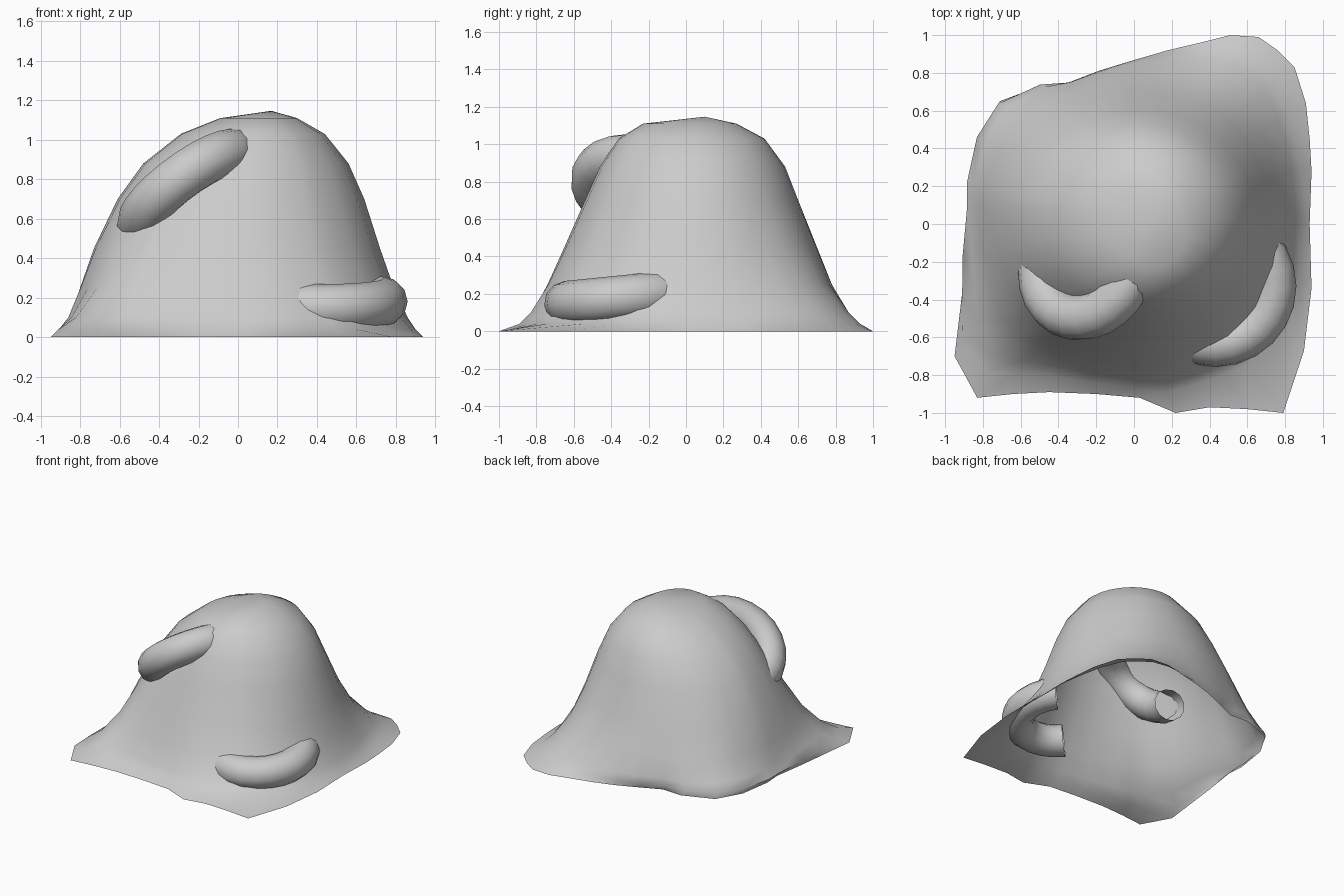
import bpy, bmesh, math
from mathutils import Vector

if "Cube" in bpy.data.objects:
    bpy.data.objects.remove(bpy.data.objects["Cube"], do_unlink=True)

grey = bpy.data.materials.new("light_grey")
grey.use_nodes = True
grey.diffuse_color = (0.6, 0.6, 0.6, 1)
grey.node_tree.nodes["Principled BSDF"].inputs["Base Color"].default_value = (0.6, 0.6, 0.6, 1)


def finish(name, bm, angle):
    bmesh.ops.recalc_face_normals(bm, faces=bm.faces)
    mesh = bpy.data.meshes.new(name)
    bm.to_mesh(mesh)
    bm.free()
    mesh.materials.append(grey)
    obj = bpy.data.objects.new(name, mesh)
    bpy.context.collection.objects.link(obj)
    bpy.ops.object.select_all(action="DESELECT")
    obj.select_set(True)
    bpy.context.view_layer.objects.active = obj
    bpy.ops.object.shade_smooth_by_angle(angle=math.radians(angle))


def bridge(bm, a, b):
    n = len(a)
    for i in range(n):
        j = (i + 1) % n
        bm.faces.new((a[i], a[j], b[j], b[i]))


# Hill: the uneven ground outline blends into round rings towards the summit
outline = [(.93, 0), (.94, .28), (.93, .45), (.91, .64), (.85, .83), (.76, .92),
           (.66, .99), (.51, 1), (.35, .96), (.18, .92), (.02, .87), (-.15, .8),
           (-.31, .73), (-.47, .74), (-.71, .65), (-.82, .46), (-.86, .2), (-.85, .07),
           (-.89, -.2), (-.92, -.45), (-.95, -.7), (-.83, -.92), (-.64, -.9), (-.45, -.89),
           (-.2, -.9), (.03, -.92), (.22, -1), (.4, -.97), (.6, -.98), (.79, -1),
           (.9, -.67), (.94, -.34)]
# height, x range, y range, share of the ground outline
rings = [(0, -.95, .94, -1, 1, 1), (.04, -.91, .9, -.89, .93, .75),
         (.1, -.86, .86, -.83, .87, .55),
         (.25, -.8, .79, -.74, .78, .3), (.45, -.73, .72, -.65, .7, .14),
         (.7, -.61, .64, -.54, .6, .04), (.88, -.48, .56, -.46, .53, 0),
         (1.03, -.29, .44, -.36, .42, 0), (1.11, -.09, .3, -.23, .27, 0)]
steep_side = Vector((.71, -.71))


def fit(values, low, high):
    a, b = min(values), max(values)
    return [low + (v - a) / (b - a) * (high - low) for v in values]


bm = bmesh.new()
previous = None
for z, x0, x1, y0, y1, share in rings:
    pts = []
    for p in outline:
        p = Vector(p)
        d = p.normalized()
        # the front left corner spreads out flat, so its slope stays round
        keep = 1 - .75 * max(0, d.dot(steep_side)) ** 2 if z else 1
        pts.append(d.lerp(p, share * keep))
    xs = fit([p.x for p in pts], x0, x1)
    ys = fit([p.y for p in pts], y0, y1)
    ring = [bm.verts.new((x, y, z)) for x, y in zip(xs, ys)]
    if previous:
        bridge(bm, previous, ring)
    previous = ring
summit = bm.verts.new((.17, .1, 1.147))
for i, v in enumerate(previous):
    bm.faces.new((v, previous[(i + 1) % len(previous)], summit))
finish("hill", bm, 60)


# Crescents: half rings of round section, pushed into the slope
def crescent(name, centre, along, outward, major=.31, minor=.12, steps=12, sides=12):
    centre, u = Vector(centre), Vector(along).normalized()
    v = Vector(outward)
    v = (v - u * v.dot(u)).normalized()
    n = u.cross(v)
    bm = bmesh.new()
    previous = None
    for s in range(steps + 1):
        a = math.pi * s / steps
        d = u * math.cos(a) + v * math.sin(a)
        ring = []
        for k in range(sides):
            t = math.tau * k / sides
            ring.append(bm.verts.new(centre + d * (major + minor * math.cos(t)) + n * minor * math.sin(t)))
        if previous:
            bridge(bm, previous, ring)
        previous = ring
    finish(name, bm, 50)


crescent("upper_crescent", (-.24, -.2, .74), (.78, -.1, .61), (-.12, -.93, .25))
crescent("lower_crescent", (.43, -.33, .18), (.7, .7, .07), (.7, -.7, -.07))
